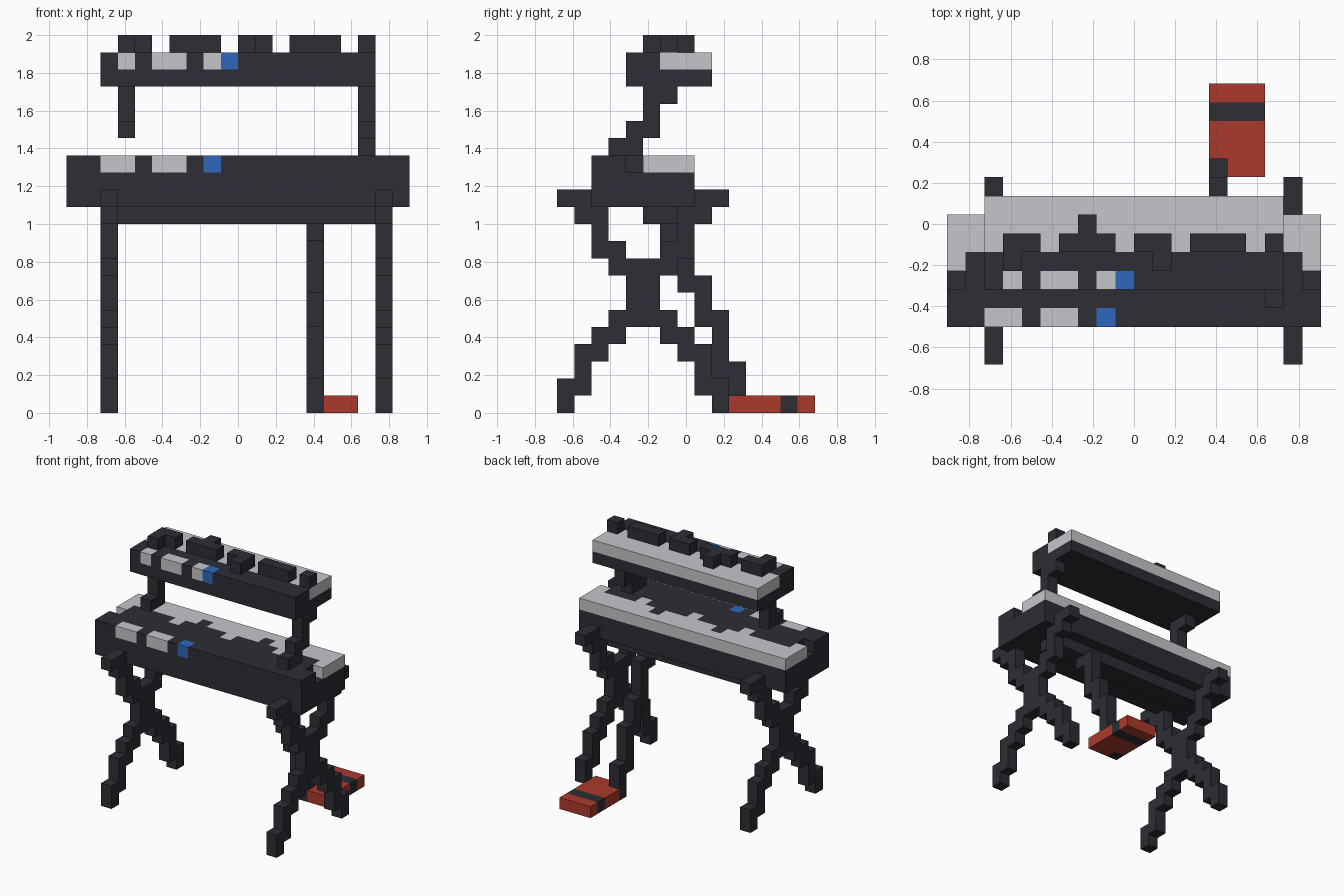
import bpy, bmesh, math
from mathutils import Vector

if "Cube" in bpy.data.objects:
    bpy.data.objects.remove(bpy.data.objects["Cube"])

U = 1 / 11                      # size of one block
ORIGIN = Vector((0, -7.5, 0))   # blocks are counted from the front edge in y


def material(name, rgb):
    m = bpy.data.materials.new(name)
    m.use_nodes = True
    m.diffuse_color = (*rgb, 1)
    m.node_tree.nodes["Principled BSDF"].inputs["Base Color"].default_value = (*rgb, 1)
    return m


MATS = [material("charcoal", (0.026, 0.026, 0.036)),
        material("light grey", (0.56, 0.565, 0.59)),
        material("blue", (0.027, 0.138, 0.50)),
        material("red", (0.41, 0.042, 0.025))]
DARK, LIGHT, BLUE, RED = range(4)
HOLE = None


def blocks(name, boxes):
    """Fill boxes (colour, x range, y range, z range) in order; keep only the outer skin."""
    cells = {}
    for colour, xs, ys, zs in boxes:
        for x in range(*xs):
            for y in range(*ys):
                for z in range(*zs):
                    cells[x, y, z] = colour
    cells = {c: k for c, k in cells.items() if k is not HOLE}
    bm = bmesh.new()
    for cell, colour in cells.items():
        centre = Vector(cell) + Vector((.5, .5, .5))
        for axis in range(3):
            for sign in (-1, 1):
                n = Vector((0, 0, 0))
                n[axis] = sign
                if tuple(int(a + b) for a, b in zip(cell, n)) in cells:
                    continue
                s = Vector((0, 0, 0))
                s[(axis + 1) % 3] = .5
                t = n.cross(s)
                ring = [centre + n / 2 + d for d in (-s - t, s - t, s + t, t - s)]
                f = bm.faces.new([bm.verts.new((p + ORIGIN) * U) for p in ring])
                f.material_index = colour
    # Join the skin and merge flat areas of one colour
    bmesh.ops.remove_doubles(bm, verts=bm.verts, dist=U / 100)
    bmesh.ops.dissolve_limit(bm, angle_limit=math.radians(1), verts=bm.verts,
                             edges=bm.edges, delimit={'MATERIAL'})
    mesh = bpy.data.meshes.new(name)
    bm.to_mesh(mesh)
    bm.free()
    for m in MATS:
        mesh.materials.append(m)
    ob = bpy.data.objects.new(name, mesh)
    bpy.context.collection.objects.link(ob)
    return ob


def panel(y, z, spans):
    """Coloured buttons along the front edge."""
    return [(c, (a, b), (y, y + 1), (z, z + 1)) for c, a, b in spans]


# Lower keyboard: case, light key strip, dark keys with light gaps
lower = [(DARK, (-10, 10), (2, 8), (12, 15)),
         (LIGHT, (-10, 10), (5, 8), (14, 15)),
         (DARK, (-9, 9), (4, 6), (14, 15))]
lower += [(LIGHT, (x, x + 1), (5, 6), (14, 15)) for x in (-5, 0, 5)]
lower += [(DARK, (x, x + 1), (6, 7), (14, 15)) for x in (-3, 3)]
lower += [(HOLE, (x, x + 1), (4, 5), (14, 15)) for x in (-10, 9)]
lower += panel(2, 14, [(LIGHT, -8, -6), (LIGHT, -5, -3), (BLUE, -2, -1)])
blocks("lower_keyboard", lower)

# Upper keyboard
upper = [(DARK, (-8, 8), (4, 9), (19, 21)),
         (LIGHT, (-8, 8), (6, 9), (20, 21))]
upper += panel(4, 20, [(LIGHT, -7, -6), (LIGHT, -5, -3), (LIGHT, -2, -1), (BLUE, -1, 0)])
blocks("upper_keyboard", upper)

# Raised dark keys
keys = [(DARK, span, (6, 7), (21, 22))
        for span in ((-7, -5), (-4, -1), (0, 2), (3, 6), (7, 8))]
keys += [(DARK, (x, x + 1), (y, y + 1), (21, 22)) for x, y in ((-7, 5), (-3, 7), (1, 5))]
blocks("raised_keys", keys)

# Stepped brackets holding the upper keyboard
STEPS = [((4, 6), (16, 17)), ((5, 6), (17, 19)), ((6, 7), (18, 19))]
blocks("left_bracket", [(DARK, (7, 8), y, z) for y, z in [((3, 5), (15, 16))] + STEPS])
blocks("right_bracket", [(DARK, (-7, -6), y, z) for y, z in STEPS])

# Crossed stand legs: one stepped half, mirrored front to back
HALF = [((0, 2), (12, 13)), ((1, 3), (11, 12)), ((2, 3), (9, 12)), ((3, 4), (8, 10)),
        ((4, 5), (5, 9)), ((3, 4), (4, 6)), ((2, 3), (3, 5)), ((1, 2), (1, 4)),
        ((0, 1), (0, 2))]
for name, x in (("right_stand_legs", -8), ("left_stand_legs", 8)):
    legs = []
    for (a, b), z in HALF:
        legs += [(DARK, (x, x + 1), (a, b), z), (DARK, (x, x + 1), (10 - b, 10 - a), z)]
    blocks(name, legs)

# Beam under the lower keyboard
blocks("under_beam", [(DARK, (-7, 8), (5, 7), (11, 12))])

# Pedal post and striped pedal
POST = [((6, 7), (10, 11)), ((7, 8), (7, 11)), ((8, 9), (5, 8)), ((9, 10), (2, 6)),
        ((10, 11), (0, 3))]
blocks("pedal_post", [(DARK, (4, 5), y, z) for y, z in POST])
blocks("pedal", [(RED, (4, 7), (10, 15), (0, 1)),
                 (DARK, (4, 7), (13, 14), (0, 1)),
                 (HOLE, (4, 5), (10, 11), (0, 1))])
